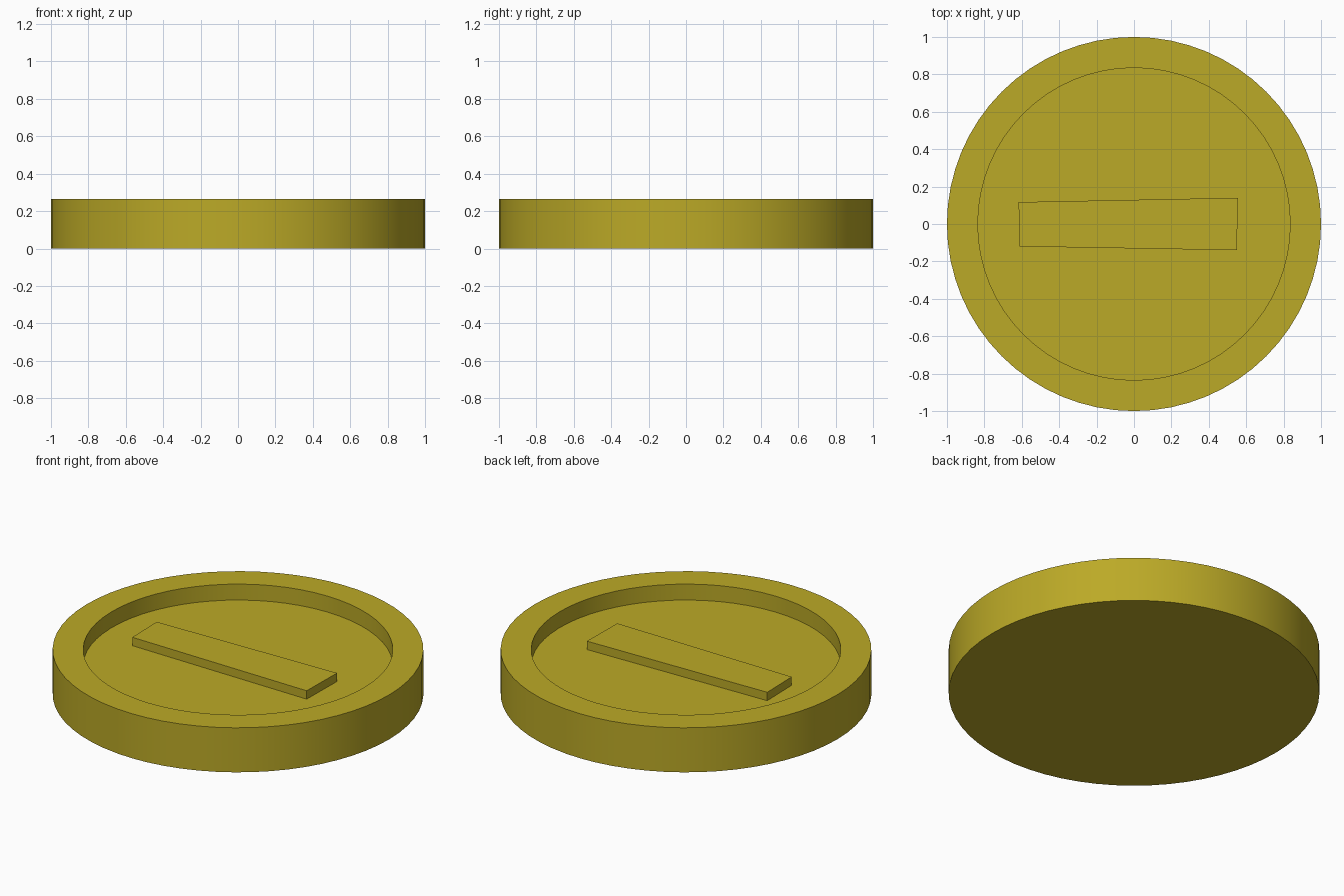
import bpy, bmesh, math

if "Cube" in bpy.data.objects:
    bpy.data.objects.remove(bpy.data.objects["Cube"])

SEGMENTS = 64
HEIGHT, FLOOR_Z, BAR_TOP = 0.265, 0.17, 0.22
RADIUS, INNER = 1.0, 0.835

gold = bpy.data.materials.new("yellow")
gold.diffuse_color = (0.50, 0.40, 0.02, 1)
gold.use_nodes = True
gold.node_tree.nodes["Principled BSDF"].inputs["Base Color"].default_value = gold.diffuse_color


def make_object(name, bm):
    bmesh.ops.recalc_face_normals(bm, faces=bm.faces)
    mesh = bpy.data.meshes.new(name)
    bm.to_mesh(mesh)
    bm.free()
    obj = bpy.data.objects.new(name, mesh)
    bpy.context.collection.objects.link(obj)
    mesh.materials.append(gold)
    return obj


# Round dish: rings of a turned profile, capped below and at the recessed floor
bm = bmesh.new()
rings = []
for r, z in [(RADIUS, 0), (RADIUS, HEIGHT), (INNER, HEIGHT), (INNER, FLOOR_Z)]:
    angles = [2 * math.pi * i / SEGMENTS for i in range(SEGMENTS)]
    rings.append([bm.verts.new((r * math.cos(a), r * math.sin(a), z)) for a in angles])
for low, high in zip(rings, rings[1:]):
    for i in range(SEGMENTS):
        j = (i + 1) % SEGMENTS
        bm.faces.new((low[i], low[j], high[j], high[i]))
bm.faces.new(rings[0][::-1])
bm.faces.new(rings[-1])
dish = make_object("dish", bm)
bpy.context.view_layer.objects.active = dish
dish.select_set(True)
bpy.ops.object.shade_smooth_by_angle(angle=math.radians(30))

# Slightly tapered raised bar, sunk a little into the floor
outline = [(-0.612, -0.12), (0.55, -0.14), (0.555, 0.14), (-0.617, 0.117)]
bm = bmesh.new()
base = bm.faces.new([bm.verts.new((x, y, FLOOR_Z - 0.01)) for x, y in outline])
extruded = bmesh.ops.extrude_face_region(bm, geom=[base], use_keep_orig=True)["geom"]
for v in extruded:
    if isinstance(v, bmesh.types.BMVert):
        v.co.z = BAR_TOP
make_object("raised_bar", bm)
